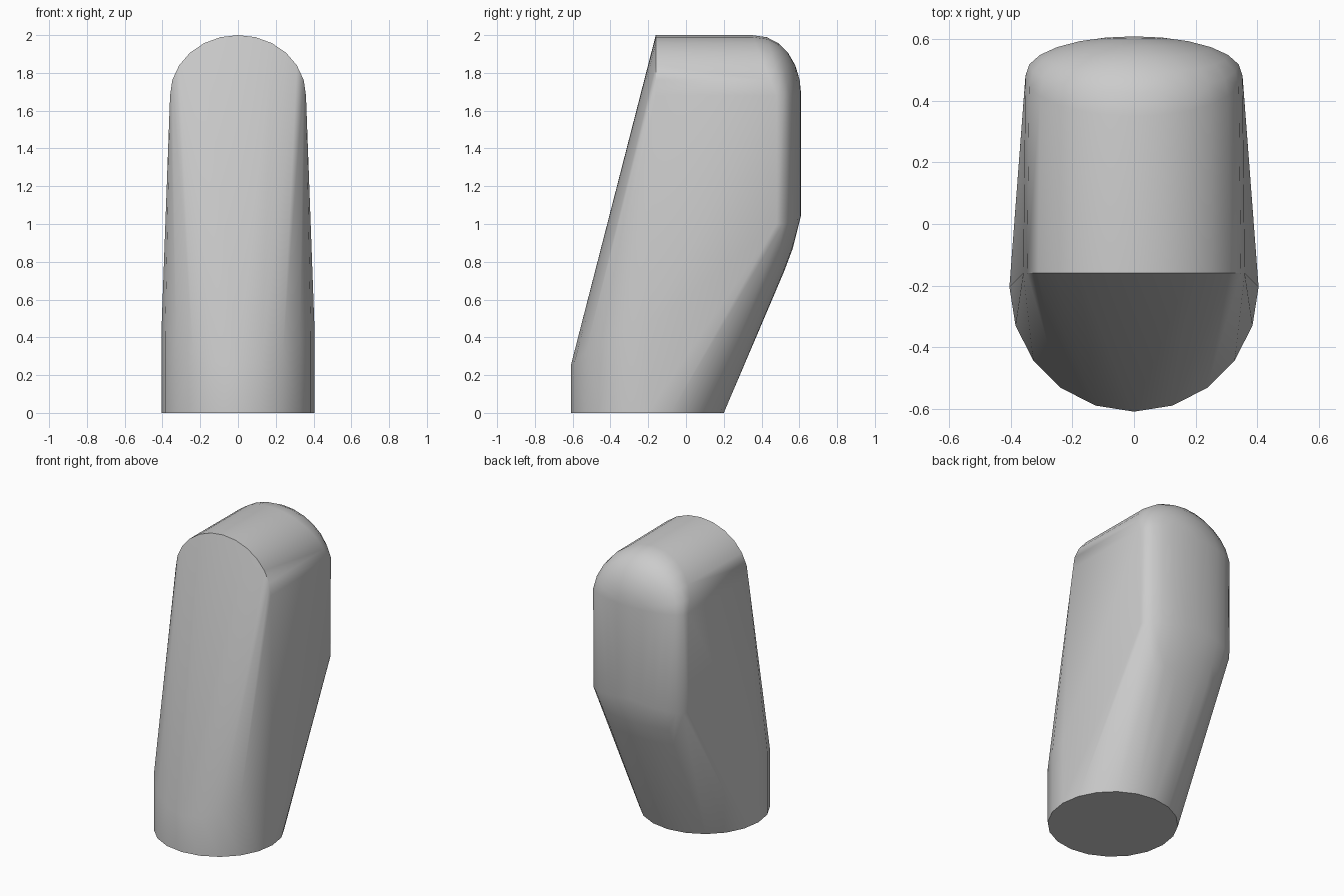
import bpy, bmesh
from math import sin, cos, pi, radians

cube = bpy.data.objects.get("Cube")
if cube:
    bpy.data.objects.remove(cube, do_unlink=True)

grey = bpy.data.materials.new("plain grey")
grey.use_nodes = True
colour = (0.6, 0.6, 0.6, 1)
grey.diffuse_color = colour
grey.node_tree.nodes["Principled BSDF"].inputs["Base Color"].default_value = colour

points = []
RADIUS, BASE_Y = 0.405, -0.205
ARCH_W, ARCH_H, SPRING_Z = 0.36, 0.32, 1.68
BACK_Y = 0.61

# Round foot: a flat ring, and a second ring that rises at the sides
for i in range(20):
    a = 2 * pi * i / 20
    x, y = RADIUS * cos(a), RADIUS * sin(a)
    points.append((x, BASE_Y + y, 0))
    if y < 0.01:
        points.append((x, BASE_Y + y, 0.25 + 0.2 * cos(a) ** 2))

# Arched top: a crisp front rim, and a back that rounds off in shrinking rings
for i in range(13):
    a = pi * i / 12
    x, z = ARCH_W * cos(a), ARCH_H * sin(a)
    points.append((x, -0.16, SPRING_Z + z))
    edge_y = 0.48 - 0.13 * sin(a)
    for j in range(7):
        s = sin(pi / 2 * j / 6)
        y = edge_y + (BACK_Y - edge_y) * max(0, 1 - s * s) ** 0.45
        points.append((s * x * 0.98, y, SPRING_Z + s * z))

# Rounded back: straight down from the arch, then curving in towards the foot
for i in range(13):
    c = cos(pi * i / 12)
    curve = 0.13 * (1 - max(0, 1 - c * c) ** 0.5)
    points.append((0.353 * c, BACK_Y - curve, 1.05 - 0.05 * abs(c)))
    if abs(c) < 0.75:
        points.append((0.34 * c, 0.565 - curve, 0.87))
        points.append((0.34 * c, 0.52 - curve, 0.75))

# Wrap the sections in one smooth skin
bm = bmesh.new()
for p in points:
    bm.verts.new(p)
bmesh.ops.remove_doubles(bm, verts=bm.verts, dist=0.002)
bmesh.ops.convex_hull(bm, input=bm.verts)
bmesh.ops.delete(bm, geom=[v for v in bm.verts if not v.link_faces], context="VERTS")
bmesh.ops.dissolve_limit(bm, angle_limit=radians(1), verts=bm.verts, edges=bm.edges)
bmesh.ops.recalc_face_normals(bm, faces=bm.faces)
mesh = bpy.data.meshes.new("rounded_body")
bm.to_mesh(mesh)
bm.free()
mesh.materials.append(grey)
body = bpy.data.objects.new("rounded_body", mesh)
bpy.context.collection.objects.link(body)
bpy.ops.object.select_all(action="DESELECT")
body.select_set(True)
bpy.context.view_layer.objects.active = body
bpy.ops.object.shade_smooth_by_angle(angle=radians(40))
